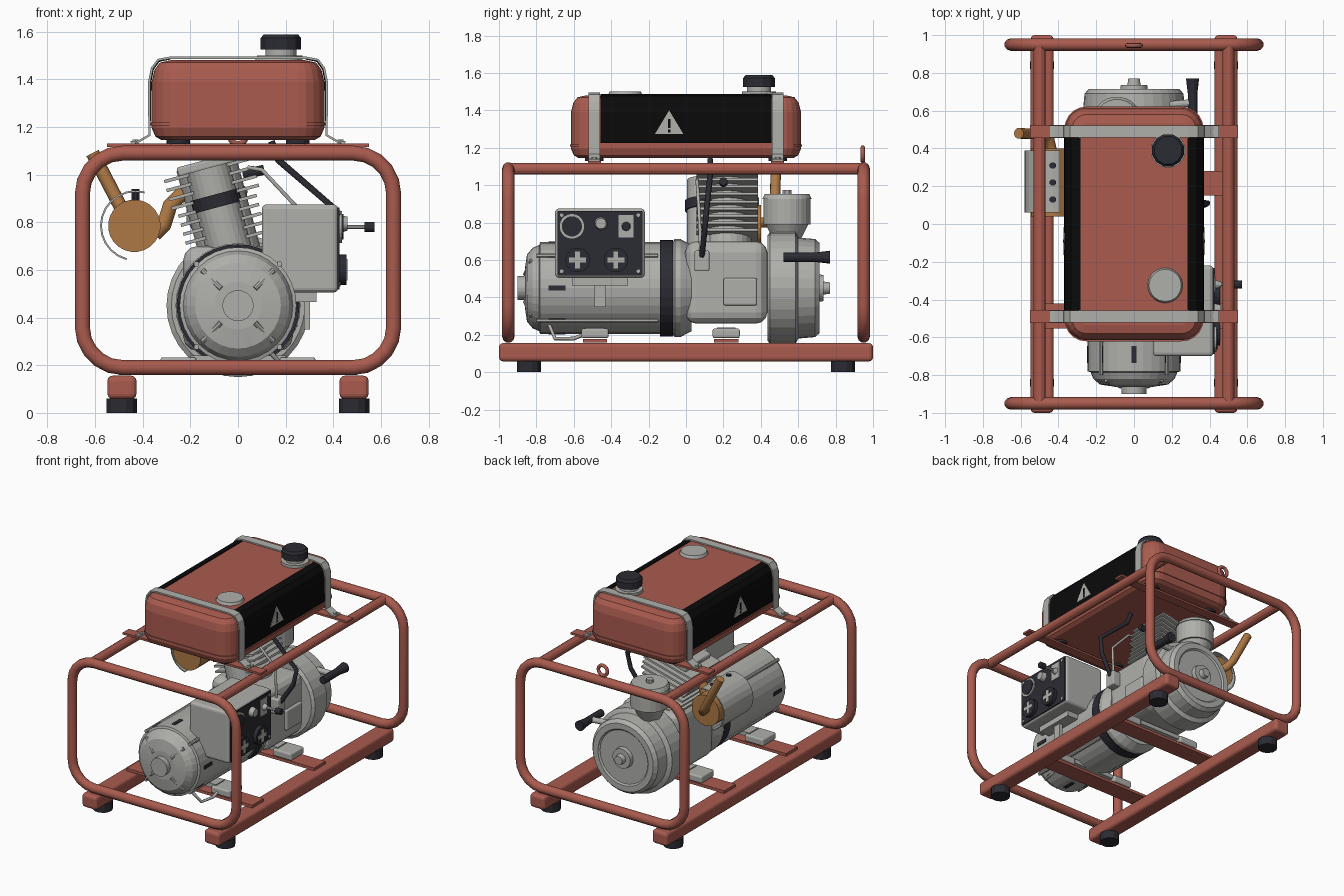
import bpy, bmesh
from math import sin, cos, pi, radians
from mathutils import Vector

if "Cube" in bpy.data.objects:
    bpy.data.objects.remove(bpy.data.objects["Cube"])

made = []


def material(name, rgb):
    m = bpy.data.materials.new(name)
    m.use_nodes = True
    m.diffuse_color = (*rgb, 1)
    m.node_tree.nodes["Principled BSDF"].inputs["Base Color"].default_value = (*rgb, 1)
    return m


RED = material("brick red paint", (0.40, 0.105, 0.077))
GREY = material("light grey metal", (0.43, 0.43, 0.41))
DARK = material("dark plastic", (0.024, 0.024, 0.033))
BLACK = material("black panel", (0.003, 0.003, 0.003))
RUST = material("hot exhaust brown", (0.42, 0.19, 0.06))


def add(name, data, mat):
    ob = bpy.data.objects.new(name, data)
    bpy.context.collection.objects.link(ob)
    data.materials.append(mat)
    made.append(ob)
    return ob


def finish(name, bm, mat):
    bmesh.ops.recalc_face_normals(bm, faces=bm.faces[:])
    me = bpy.data.meshes.new(name)
    bm.to_mesh(me)
    bm.free()
    return add(name, me, mat)


def box(name, loc, size, mat, bevel=0, tilt=0):
    bm = bmesh.new()
    bmesh.ops.create_cube(bm, size=1)
    for v in bm.verts:
        v.co = Vector(a * b for a, b in zip(v.co, size))
    ob = finish(name, bm, mat)
    ob.location = loc
    ob.rotation_euler.y = tilt
    if bevel:
        mod = ob.modifiers.new("bevel", 'BEVEL')
        mod.width = bevel
        mod.segments = 3
    return ob


def loft(name, rings, mat):
    bm = bmesh.new()
    rows = [[bm.verts.new(p) for p in ring] for ring in rings]
    n = len(rows[0])
    for a, b in zip(rows, rows[1:]):
        for i in range(n):
            bm.faces.new((a[i], a[(i + 1) % n], b[(i + 1) % n], b[i]))
    bm.faces.new(rows[0])
    bm.faces.new(rows[-1])
    return finish(name, bm, mat)


def lathe(name, profile, mat, z=0.45, n=32):
    """Turned part around an axis running along y."""
    ang = [2 * pi * i / n for i in range(n)]
    return loft(name, [[(r * cos(a), y, z + r * sin(a)) for a in ang] for y, r in profile], mat)


def rod(name, p, q, r, mat, r2=None, n=24):
    p, q = Vector(p), Vector(q)
    rot = (q - p).to_track_quat('Z', 'Y')
    ang = [2 * pi * (i + 0.5) / n for i in range(n)]
    ring = lambda c, rad: [c + rot @ Vector((rad * cos(a), rad * sin(a), 0)) for a in ang]
    return loft(name, [ring(p, r), ring(q, r if r2 is None else r2)], mat)


def tube(name, pts, r, mat, cyclic=False):
    cu = bpy.data.curves.new(name, 'CURVE')
    cu.dimensions = '3D'
    sp = cu.splines.new('POLY')
    sp.points.add(len(pts) - 1)
    for s, p in zip(sp.points, pts):
        s.co = (*p, 1)
    sp.use_cyclic_u = cyclic
    cu.bevel_depth = r
    cu.bevel_resolution = 3
    cu.use_fill_caps = True
    return add(name, cu, mat)


def ribbon(name, pts, y0, y1, mat, t):
    """Bent sheet following an xz path between two y positions."""
    bm = bmesh.new()
    rows = [[bm.verts.new((x, y, z)) for y in (y0, y1)] for x, z in pts]
    for a, b in zip(rows, rows[1:]):
        bm.faces.new((a[0], a[1], b[1], b[0]))
    ob = finish(name, bm, mat)
    mod = ob.modifiers.new("thickness", 'SOLIDIFY')
    mod.thickness = t
    mod.offset = 0
    return ob


def rounded(hx, hy, r, n=5):
    out = []
    for k, (sx, sy) in enumerate(((1, 1), (-1, 1), (-1, -1), (1, -1))):
        for i in range(n + 1):
            a = (k + i / n) * pi / 2
            out.append((sx * (hx - r) + r * cos(a), sy * (hy - r) + r * sin(a)))
    return out


# Frame: skid rails, feet, end hoops, top rails
for s in (-1, 1):
    box("skid_rail", (s * 0.487, 0, 0.107), (0.122, 2, 0.098), RED, 0.022)
    rod("top_rail", (s * 0.5, -0.95, 1.087), (s * 0.5, 0.95, 1.087), 0.032, RED, n=12)
    hoop = rounded(0.653, 0.45, 0.17)
    tube("end_hoop", [(x, s * 0.95, 0.64 + z) for x, z in hoop], 0.033, RED, True)
    for t in (-1, 1):
        rod("foot", (s * 0.487, t * 0.84, 0), (s * 0.487, t * 0.84, 0.06), 0.066, DARK, n=12)
ring = [(0.036 * cos(i * pi / 8), 0.945, 1.165 + 0.036 * sin(i * pi / 8)) for i in range(16)]
tube("lifting_eye", ring, 0.012, RED, True)

# Cross members and engine mounts
for y in (-0.487, 0.215):
    box("cross_member", (0, y, 0.168), (1.0, 0.13, 0.02), RED)
    for s in (-1, 1):
        box("mount_block", (s * 0.25, y, 0.208), (0.15, 0.145, 0.05), GREY, 0.01)
    box("mount_plate", (0, y, 0.225), (0.4, 0.1, 0.03), GREY)

# Fuel tank
levels = ((1.145, 0.04), (1.16, 0.015), (1.195, 0), (1.39, 0), (1.44, 0.012), (1.47, 0.035), (1.48, 0.08))
loft("fuel_tank", [[(x, y, z) for x, y in rounded(0.362 - d, 0.615 - d, 0.11 - d)] for z, d in levels], RED)
loft("tank_seam", [[(x, y, z) for x, y in rounded(0.368, 0.621, 0.115)] for z in (1.206, 1.218)], RED)
for s in (-1, 1):
    side = [(s * x, z) for x, z in ((0.368, 1.225), (0.366, 1.39), (0.355, 1.443), (0.331, 1.475), (0.284, 1.485))]
    ribbon("tank_side_panel", side, -0.458, 0.458, BLACK, 0.005)
    tri = [(-0.075, 1.275), (0.075, 1.275), (0, 1.40)]
    loft("warning_triangle", [[(s * x, -0.09 + y, z) for y, z in tri] for x in (0.367, 0.373)], GREY)
    box("warning_bar", (s * 0.373, -0.09, 1.33), (0.004, 0.014, 0.05), BLACK)
    box("warning_dot", (s * 0.373, -0.09, 1.29), (0.004, 0.014, 0.014), BLACK)
    # Straps, carrier bars and rubber pads at each end
    y = s * 0.49
    half = [(0.45, 1.135), (0.42, 1.137), (0.372, 1.165), (0.372, 1.39), (0.361, 1.446), (0.335, 1.481), (0.285, 1.49)]
    strap = half + [(-x, z) for x, z in reversed(half)]
    ribbon("tank_strap", strap, y - 0.031, y + 0.031, GREY, 0.01)
    box("tank_carrier", (0, y, 1.123), (1.1, 0.07, 0.014), RED)
    for t in (-1, 1):
        rod("tank_pad", (t * 0.25, y, 1.128), (t * 0.25, y, 1.15), 0.05, DARK, n=16)
        rod("strap_bolt", (t * 0.43, y, 1.13), (t * 0.43, y, 1.148), 0.014, GREY, n=6)
rod("filler_base", (0.18, 0.39, 1.475), (0.18, 0.39, 1.50), 0.092, GREY)
rod("filler_neck", (0.18, 0.39, 1.49), (0.18, 0.39, 1.535), 0.065, GREY)
rod("cap_skirt", (0.18, 0.39, 1.525), (0.18, 0.39, 1.572), 0.088, DARK, n=12)
rod("cap_top", (0.18, 0.39, 1.572), (0.18, 0.39, 1.588), 0.088, DARK, 0.075, 12)
rod("fuel_gauge", (0.165, -0.325, 1.475), (0.165, -0.325, 1.50), 0.095, GREY, 0.085)

# Alternator
lathe("alternator_body", [(-0.862, 0.1), (-0.85, 0.18), (-0.82, 0.215), (-0.785, 0.23), (-0.78, 0.245), (-0.1, 0.245)], GREY)
lathe("alternator_hub", [(-0.9, 0.065), (-0.8, 0.065)], GREY)
lathe("alternator_vent_band", [(-0.14, 0.258), (-0.07, 0.258)], DARK)
lathe("bell_housing", [(-0.07, 0.25), (-0.06, 0.262), (-0.03, 0.262), (0.03, 0.23)], GREY)
for i in range(4):
    a = pi / 4 + i * pi / 2
    c, s = cos(a), sin(a)
    rod("end_rib", (0.1 * c, -0.86, 0.45 + 0.1 * s), (0.21 * c, -0.825, 0.45 + 0.21 * s), 0.012, GREY, n=8)
    rod("through_bolt", (0.246 * c, -0.8, 0.45 + 0.246 * s), (0.246 * c, -0.15, 0.45 + 0.246 * s), 0.012, GREY, n=8)
for i in range(8):
    a = i * pi / 4
    slot = box("cooling_slot", (0.243 * cos(a), -0.69, 0.45 + 0.243 * sin(a)), (0.012, 0.09, 0.025), DARK)
    slot.rotation_euler.y = -a

# Engine block, blower housing and recoil starter
box("crankcase", (0, 0.215, 0.48), (0.46, 0.44, 0.44), GREY, 0.06)
box("side_cover", (0.235, 0.29, 0.43), (0.03, 0.18, 0.145), GREY, 0.01)
lathe("blower_housing", [(0.435, 0.28), (0.45, 0.3), (0.585, 0.3), (0.6, 0.27), (0.69, 0.262), (0.715, 0.24), (0.715, 0.2), (0.705, 0.19)], GREY)
lathe("starter_hub", [(0.69, 0.075), (0.735, 0.07), (0.735, 0.035), (0.77, 0.03)], GREY)
rod("starter_rope_guide", (0.18, 0.63, 0.62), (0.29, 0.64, 0.615), 0.02, GREY, n=12)
rod("starter_handle", (0.31, 0.52, 0.615), (0.31, 0.70, 0.615), 0.026, DARK, n=12)
rod("starter_grip", (0.31, 0.69, 0.615), (0.31, 0.77, 0.615), 0.026, DARK, 0.036, 12)

# Leaning finned cylinder
lean = radians(15)


def on_axis(d, y=0.22):
    return (-0.03 - d * sin(lean), y, 0.66 + d * cos(lean))


rod("cylinder_barrel", on_axis(0), on_axis(0.4), 0.13, GREY)
rod("pushrod_tower", on_axis(0, 0.1), on_axis(0.38, 0.1), 0.095, GREY)
rod("tower_band", on_axis(0.21, 0.1), on_axis(0.265, 0.1), 0.105, DARK)
for i in range(9):
    w = 0.34 if i < 5 else 0.38
    box("cooling_fin", on_axis(0.06 + i * 0.039), (w, 0.33, 0.014), GREY, 0, -lean)
box("cylinder_head", on_axis(0.395), (0.25, 0.28, 0.04), GREY, 0.01, -lean)
rod("spark_plug", (0.02, 0.2, 1.0), (0.11, 0.2, 1.02), 0.022, DARK, n=12)

# Air cleaner
rod("air_intake", (-0.09, 0.54, 0.70), (-0.09, 0.54, 0.80), 0.07, GREY, 0.12)
rod("air_cleaner", (-0.09, 0.54, 0.79), (-0.09, 0.54, 0.93), 0.128, GREY)
rod("air_cleaner_lid", (-0.09, 0.54, 0.925), (-0.09, 0.54, 0.952), 0.134, GREY, 0.12)
rod("lid_nut", (-0.09, 0.54, 0.95), (-0.09, 0.54, 0.975), 0.025, GREY, n=8)

# Exhaust
rod("muffler", (-0.435, 0.04, 0.785), (-0.435, 0.40, 0.785), 0.11, RUST)
tube("exhaust_header", [(-0.35, 0.22, 0.75), (-0.31, 0.22, 0.79), (-0.285, 0.22, 0.87), (-0.245, 0.22, 0.91), (-0.16, 0.22, 0.93)], 0.033, RUST)
tube("tail_pipe", [(-0.43, 0.36, 0.80), (-0.45, 0.45, 0.80), (-0.485, 0.475, 0.85), (-0.61, 0.48, 1.09)], 0.029, RUST)
arc = [radians(75 + i * 15) for i in range(13)]
ribbon("heat_shield", [(-0.43 + 0.145 * cos(a), 0.785 + 0.145 * sin(a)) for a in arc], 0.06, 0.39, GREY, 0.008)
for y in (0.13, 0.22, 0.31):
    rod("shield_bolt", (-0.43, y, 0.89), (-0.43, y, 0.94), 0.018, DARK, n=8)

# Control box with sockets, breaker, knob and switch on the left face
box("control_box", (0.26, -0.46, 0.69), (0.32, 0.48, 0.37), GREY, 0.02)
box("box_bracket", (0.28, -0.46, 0.485), (0.1, 0.3, 0.04), GREY)
box("bracket_leg", (0.29, -0.46, 0.42), (0.025, 0.06, 0.14), GREY)
box("control_panel", (0.422, -0.46, 0.69), (0.009, 0.455, 0.345), DARK)
for y in (-0.58, -0.375):
    rod("socket", (0.42, y, 0.6), (0.455, y, 0.6), 0.065, DARK)
    box("socket_bar", (0.456, y, 0.6), (0.006, 0.09, 0.025), GREY)
    box("socket_post", (0.456, y, 0.6), (0.006, 0.025, 0.09), GREY)
rod("meter_ring", (0.42, -0.61, 0.78), (0.436, -0.61, 0.78), 0.068, GREY)
rod("meter_face", (0.42, -0.61, 0.78), (0.442, -0.61, 0.78), 0.054, DARK)
rod("knob", (0.42, -0.455, 0.795), (0.46, -0.455, 0.795), 0.036, GREY, 0.028)
box("switch_plate", (0.428, -0.32, 0.78), (0.008, 0.08, 0.12), GREY)
rod("switch_boss", (0.42, -0.32, 0.78), (0.46, -0.32, 0.78), 0.028, GREY, 0.015)
rod("switch_lever", (0.44, -0.32, 0.78), (0.54, -0.32, 0.78), 0.01, GREY, n=8)
rod("switch_ball", (0.53, -0.32, 0.78), (0.572, -0.32, 0.78), 0.022, DARK, n=12)
for y in (-0.665, -0.255):
    for z in (0.54, 0.84):
        rod("panel_screw", (0.42, y, z), (0.43, y, z), 0.01, GREY, n=8)

# Fuel line, valve and governor linkage
tube("fuel_hose", [(0.14, 0.13, 1.14), (0.17, 0.13, 1.06), (0.39, 0.11, 0.87), (0.37, 0.1, 0.76), (0.28, 0.085, 0.62)], 0.015, DARK)
box("fuel_valve", (0.25, 0.085, 0.595), (0.08, 0.08, 0.11), GREY, 0.01)
tube("breather_pipe", [(0.04, 0.06, 1.03), (0.1, 0.06, 1.02), (0.25, 0.07, 0.86), (0.25, 0.08, 0.62)], 0.009, GREY)
tube("output_cable", [(0.14, -0.73, 0.25), (0.2, -0.7, 0.18), (0.22, -0.6, 0.18), (0.23, -0.5, 0.22)], 0.01, GREY)

# Turn curves into meshes and smooth rounded surfaces
for ob in bpy.context.view_layer.objects:
    ob.select_set(ob in made)
bpy.context.view_layer.objects.active = made[0]
bpy.ops.object.convert(target='MESH')
bpy.ops.object.shade_smooth_by_angle(angle=radians(32))
